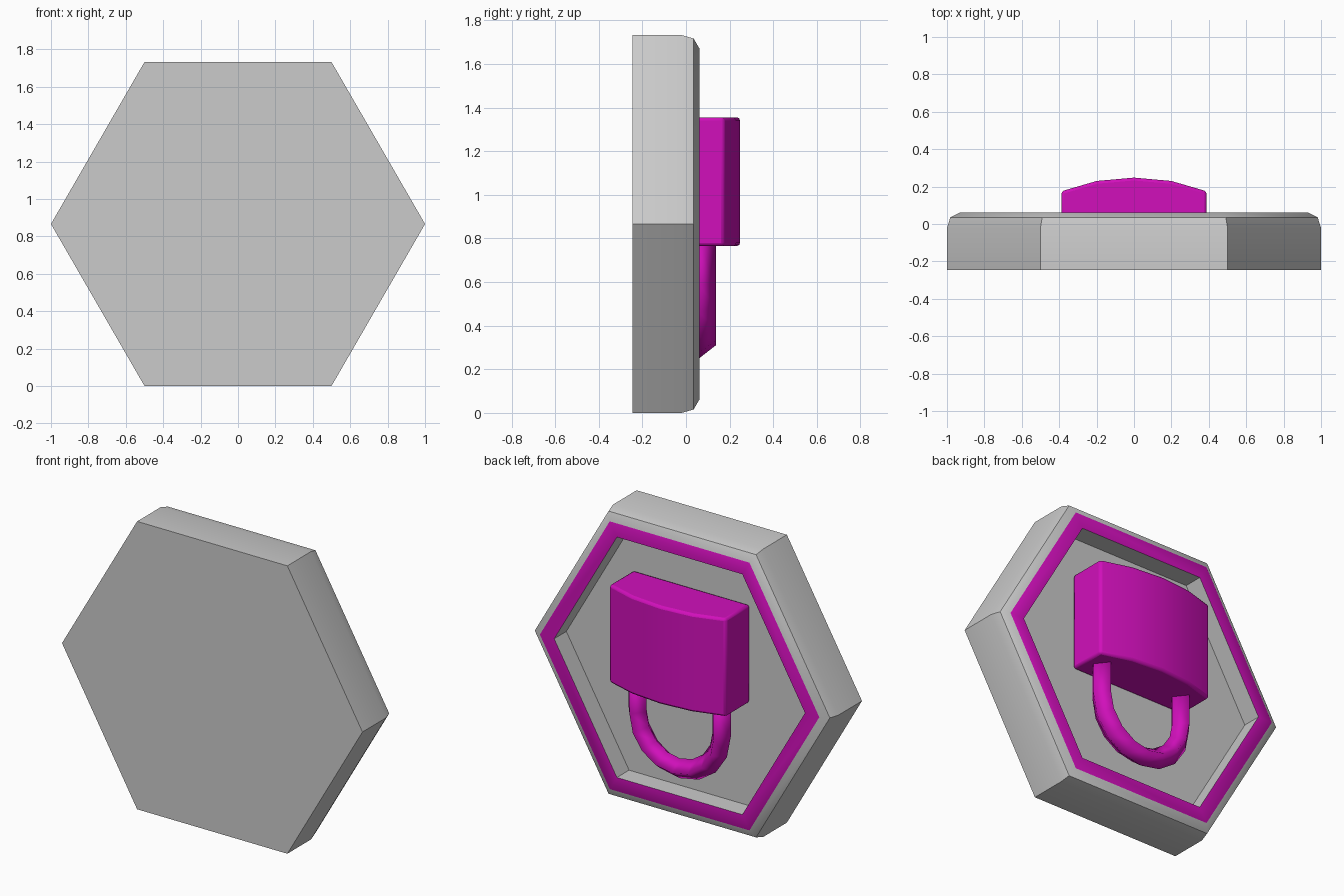
import bpy, bmesh
from math import cos, sin, pi, radians

if "Cube" in bpy.data.objects:
    bpy.data.objects.remove(bpy.data.objects["Cube"])

HEX_Z = 0.866


def material(name, color):
    m = bpy.data.materials.new(name)
    m.diffuse_color = color
    m.use_nodes = True
    m.node_tree.nodes["Principled BSDF"].inputs["Base Color"].default_value = m.diffuse_color
    return m


grey = material("grey", (0.8, 0.8, 0.8, 1))
purple = material("purple", (0.64, 0.005, 0.5, 1))


def loft(name, rings, mats, angle, purple_band=None):
    """Skin a list of closed point rings and cap both ends."""
    bm = bmesh.new()
    loops = [[bm.verts.new(p) for p in ring] for ring in rings]
    n = len(loops[0])
    for b, (lo, hi) in enumerate(zip(loops, loops[1:])):
        for i in range(n):
            j = (i + 1) % n
            f = bm.faces.new((lo[i], lo[j], hi[j], hi[i]))
            f.material_index = int(b == purple_band)
    bm.faces.new(loops[0])
    bm.faces.new(loops[-1])
    bmesh.ops.recalc_face_normals(bm, faces=bm.faces)
    mesh = bpy.data.meshes.new(name)
    bm.to_mesh(mesh)
    bm.free()
    for m in mats:
        mesh.materials.append(m)
    obj = bpy.data.objects.new(name, mesh)
    bpy.context.collection.objects.link(obj)
    bpy.ops.object.select_all(action='DESELECT')
    obj.select_set(True)
    bpy.context.view_layer.objects.active = obj
    bpy.ops.object.shade_smooth_by_angle(angle=radians(angle))
    return obj


def hexagon(r, y):
    return [(r * cos(i * pi / 3), y, HEX_Z + r * sin(i * pi / 3)) for i in range(6)]


# Hexagonal plate: bevelled outer edge, purple rim face, recessed floor
profile = [(1, -0.245), (1, -0.02), (0.982, 0.035), (0.93, 0.061),
           (0.835, 0.061), (0.835, -0.055)]
loft("hexagon_plate", [hexagon(r, y) for r, y in profile], [grey, purple], 30,
     purple_band=3)

# Padlock body: bowed back face, standing on the recess floor
bow = [(-0.388, -0.055), (0.388, -0.055), (0.388, 0.175), (0.2, 0.23),
       (0, 0.248), (-0.2, 0.23), (-0.388, 0.175)]
body = loft("padlock_body", [[(x, y, z) for x, y in bow] for z in (0.765, 1.355)],
            [purple], 40)
bevel = body.modifiers.new("soft_edges", 'BEVEL')
bevel.width = 0.015
bevel.segments = 2
bevel.limit_method = 'ANGLE'
bevel.angle_limit = radians(40)

# Shackle: four-sided tube swept along a U hanging below the body
R, ARC_Z, SEGS = 0.28, 0.59, 8
path = [(R, 0.79, 0)]
path += [(R * cos(a), ARC_Z - R * sin(a), a)
         for a in (pi * i / SEGS for i in range(SEGS + 1))]
path += [(-R, 0.79, pi)]
rings = []
for x, z, a in path:
    ring = []
    for k in range(4):
        t = k * pi / 2
        out = 0.06 * cos(t)
        ring.append((x + out * cos(a), 0.06 + 0.077 * sin(t), z - out * sin(a)))
    rings.append(ring)
loft("padlock_shackle", rings, [purple], 180)
